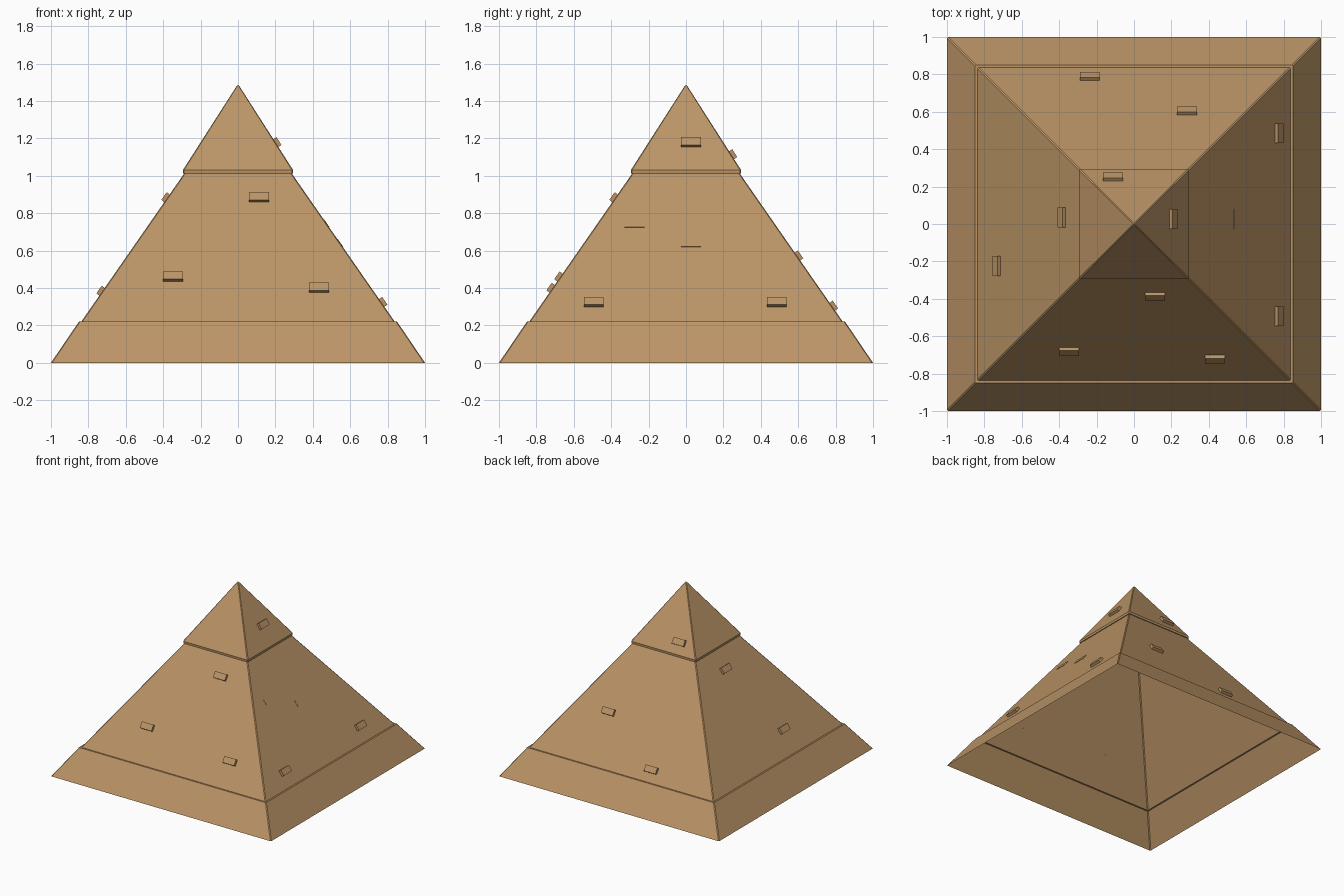
import bpy, bmesh, math
from mathutils import Vector, Matrix

if "Cube" in bpy.data.objects:
    bpy.data.objects.remove(bpy.data.objects["Cube"])

sand = bpy.data.materials.new("sandstone")
sand.diffuse_color = (0.50, 0.30, 0.135, 1)
sand.use_nodes = True
sand.node_tree.nodes["Principled BSDF"].inputs["Base Color"].default_value = sand.diffuse_color


def add_object(name, bm):
    mesh = bpy.data.meshes.new(name)
    bm.to_mesh(mesh)
    bm.free()
    mesh.materials.append(sand)
    obj = bpy.data.objects.new(name, mesh)
    bpy.context.collection.objects.link(obj)
    return obj


def square_tier(name, profile, cap=False, chamfer=0.006):
    """Stack square rings (half width, height) with lightly chamfered corners."""
    bm = bmesh.new()
    rings = []
    for r, z in profile:
        c = min(chamfer, r * 0.5)
        ring = []
        for k in range(4):
            turn = Matrix.Rotation(k * math.pi / 2, 3, 'Z')
            for p in ((r, -r + c, z), (r, r - c, z)):
                ring.append(bm.verts.new(turn @ Vector(p)))
        rings.append(ring)
    for a, b in zip(rings, rings[1:]):
        for i in range(8):
            j = (i + 1) % 8
            bm.faces.new((a[i], a[j], b[j], b[i]))
    if cap:
        bm.faces.new(rings[-1])
    return add_object(name, bm)


# Tiers: hollow skirt with a small ledge, sloping body, overhanging capstone
BODY = ((0.838, 0.22), (0.287, 1.013))
CAP = ((0.295, 1.03), (0.007, 1.48))
square_tier("base_skirt", [(1.0, 0), (0.856, 0.212), (0.851, 0.22), (0.838, 0.22)])
square_tier("body", BODY)
square_tier("capstone", [(0.287, 1.013), (0.294, 1.013), CAP[0], CAP[1], (0.003, 1.485)], cap=True)


def add_brick(name, side, u, z, proud=0.02):
    """Tilted block on one slope; u runs along the side, z is its height."""
    (r0, z0), (r1, z1) = CAP if z > 1.03 else BODY
    r = r0 + (r1 - r0) * (z - z0) / (z1 - z0)
    up = Vector((r1 - r0, 0, z1 - z0)).normalized()
    along = Vector((0, 1, 0))
    out = along.cross(up)
    turn = Matrix.Rotation(math.radians(side), 3, 'Z')
    bm = bmesh.new()
    bmesh.ops.create_cube(bm, size=1)
    for v in bm.verts:
        local = (Vector((r, u, z)) + along * v.co.y * 0.106 + up * v.co.z * 0.05
                 + out * (proud - 0.0105 + v.co.x * 0.021))
        v.co = turn @ local
    bmesh.ops.recalc_face_normals(bm, faces=bm.faces)
    add_object(name, bm)


# Raised bricks: (offset along side, height, how far it stands out)
SIDES = {
    "right": (0, [(0.485, 0.32, 0.02), (-0.493, 0.32, 0.02), (0.027, 1.175, 0.02),
                  (0.027, 0.64, 0.002), (-0.275, 0.745, 0.002)]),
    "back": (90, [(0.237, 0.30, 0.02), (-0.283, 0.568, 0.02), (0.113, 1.11, 0.02)]),
    "left": (180, [(-0.035, 0.88, 0.02), (0.225, 0.38, 0.02)]),
    "front": (270, [(-0.347, 0.456, 0.02), (0.433, 0.396, 0.02), (0.112, 0.88, 0.02)]),
}
for side, (angle, bricks) in SIDES.items():
    for i, (u, z, proud) in enumerate(bricks, 1):
        add_brick(f"{side}_brick_{i}", angle, u, z, proud)
